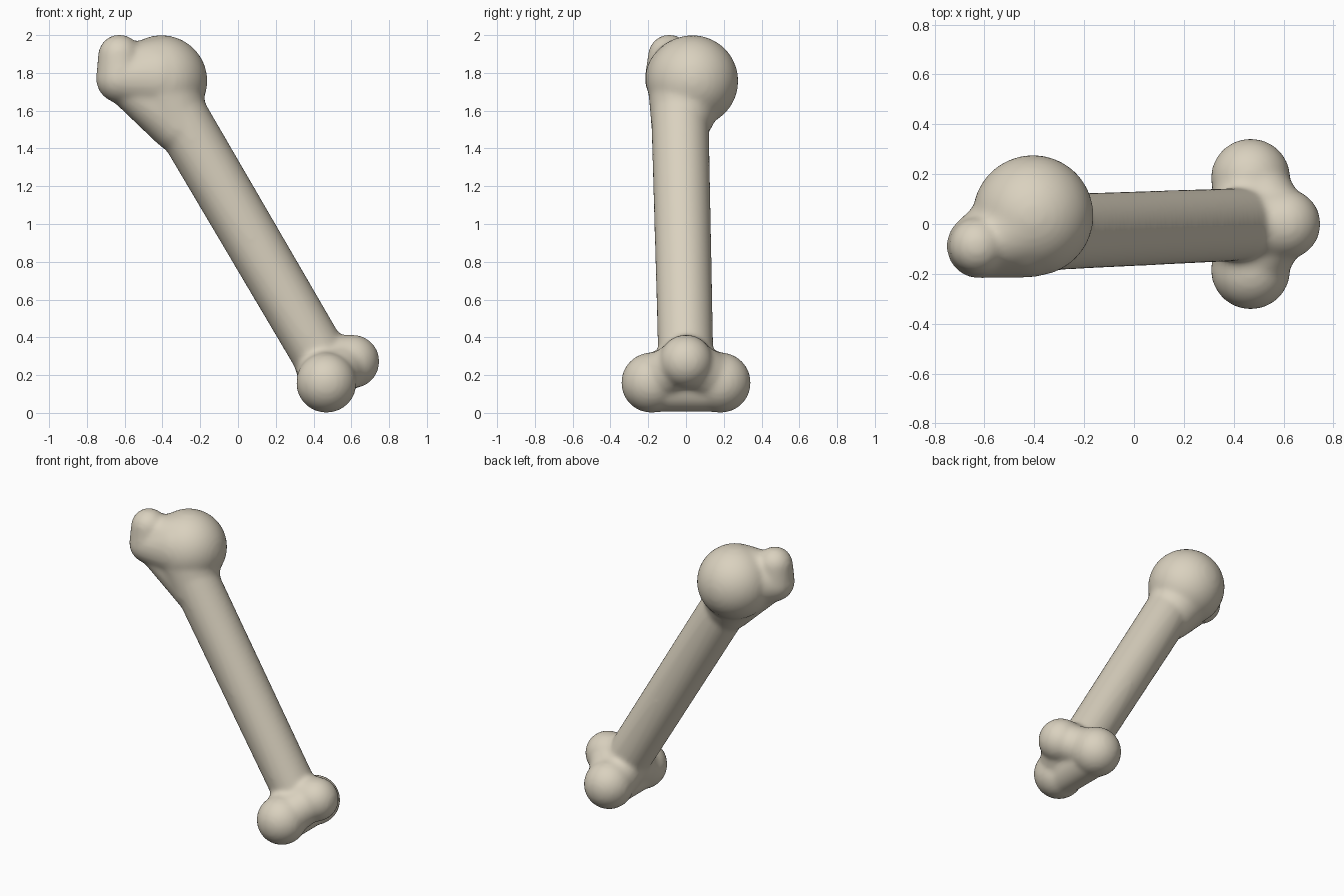
import bpy, bmesh
from mathutils import Vector, Matrix

if "Cube" in bpy.data.objects:
    bpy.data.objects.remove(bpy.data.objects["Cube"])

bone_mat = bpy.data.materials.new("bone ivory")
bone_mat.diffuse_color = (0.70, 0.64, 0.52, 1)
bone_mat.use_nodes = True
bone_mat.node_tree.nodes["Principled BSDF"].inputs["Base Color"].default_value = bone_mat.diffuse_color

bm = bmesh.new()


def blob(*balls):
    """Convex hull around a set of balls given as (x, y, z, radius)."""
    part = bmesh.new()
    for x, y, z, r in balls:
        bmesh.ops.create_icosphere(part, subdivisions=4, radius=r,
                                   matrix=Matrix.Translation((x, y, z)))
    pts = [v.co.copy() for v in part.verts]
    part.free()
    part = bmesh.new()
    for p in pts:
        part.verts.new(p)
    res = bmesh.ops.convex_hull(part, input=part.verts[:])
    loose = [v for v in part.verts if not v.link_faces]
    bmesh.ops.delete(part, geom=loose, context='VERTS')
    bmesh.ops.recalc_face_normals(part, faces=part.faces[:])
    me = bpy.data.meshes.new("tmp")
    part.to_mesh(me)
    part.free()
    bm.from_mesh(me)
    bpy.data.meshes.remove(me)


# shaft, with a flare under the head
shaft_top = (-0.385, -0.035, 1.70, 0.153)
blob(shaft_top, (0.465, 0.0, 0.25, 0.146))
head = (-0.405, 0.034, 1.757, 0.243)
blob(head)
blob((-0.40, 0.01, 1.72, 0.21), (-0.31, -0.03, 1.53, 0.155))

# side knob beside the head
knob_hi = (-0.628, -0.088, 1.89, 0.113)
knob_lo = (-0.622, -0.088, 1.77, 0.13)
blob(knob_hi, knob_lo)
blob(knob_lo, (-0.43, -0.01, 1.77, 0.205))
blob((-0.60, -0.085, 1.85, 0.10), (-0.43, 0.0, 1.80, 0.19))
blob((-0.59, -0.075, 1.74, 0.115), (-0.33, -0.03, 1.54, 0.15))

# lower end: two condyles and a third lobe
lobe = (0.607, 0, 0.272, 0.142)
for s in (-1, 1):
    condyle = (0.468, s * 0.183, 0.16, 0.16)
    blob(condyle)
    blob((0.46, s * 0.17, 0.165, 0.145), (0.46, 0, 0.24, 0.15))
    blob((0.475, s * 0.17, 0.17, 0.135), (0.59, 0, 0.27, 0.125))
blob((0.468, -0.18, 0.13, 0.125), (0.468, 0.18, 0.13, 0.125))
blob(lobe, (0.45, 0, 0.26, 0.15))
blob((0.47, -0.15, 0.16, 0.11), (0.47, 0.15, 0.16, 0.11), (0.58, 0, 0.25, 0.11))

me = bpy.data.meshes.new("bone")
bm.to_mesh(me)
bm.free()
me.materials.append(bone_mat)
bone = bpy.data.objects.new("bone", me)
bpy.context.collection.objects.link(bone)

# fuse the lobes and soften the joins
remesh = bone.modifiers.new("fuse", 'REMESH')
remesh.mode = 'VOXEL'
remesh.voxel_size = 0.015
remesh.use_smooth_shade = True
soften = bone.modifiers.new("soften", 'SMOOTH')
soften.factor = 0.5
soften.iterations = 10
